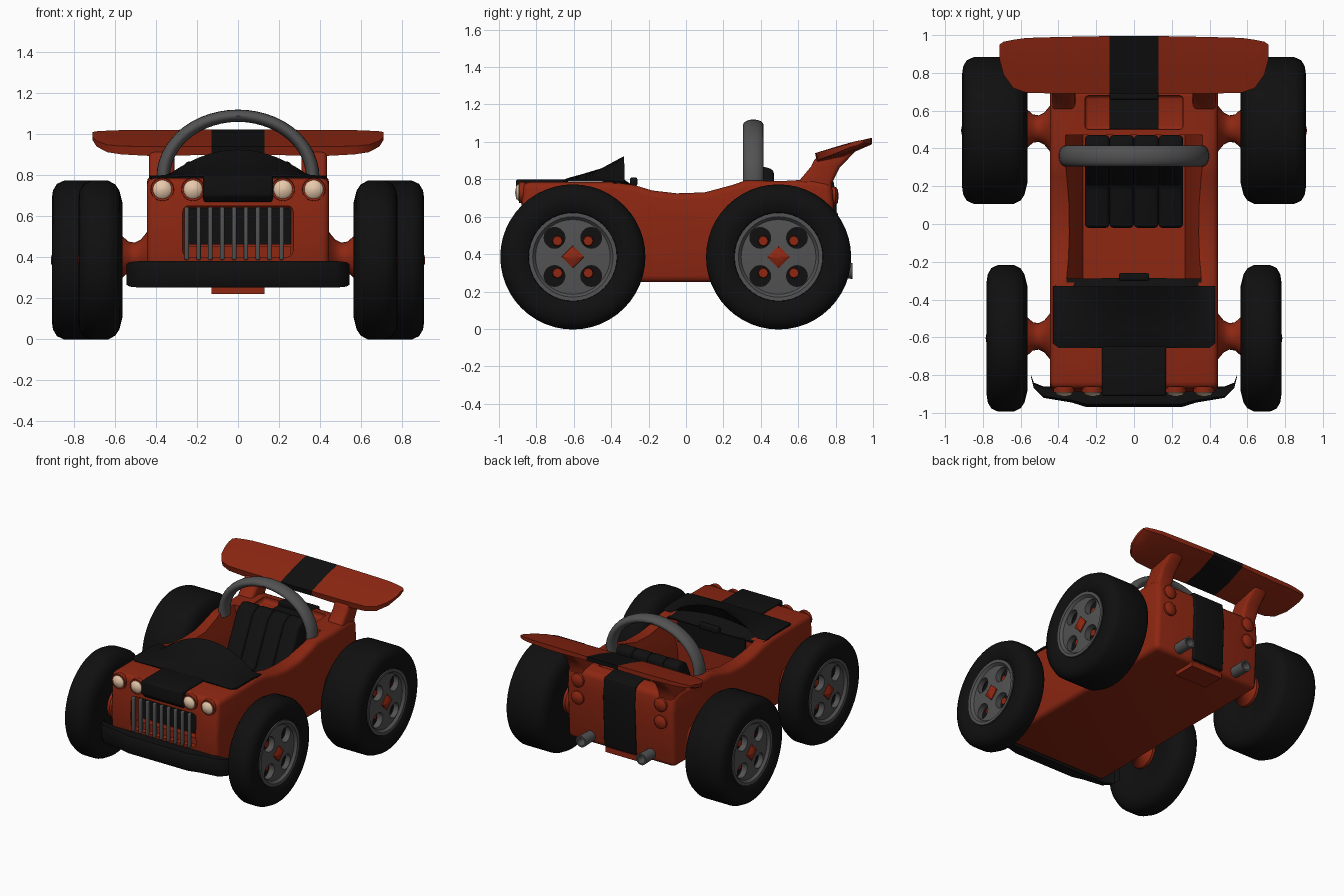
import bpy, bmesh
from math import sin, cos, pi

if "Cube" in bpy.data.objects:
    bpy.data.objects.remove(bpy.data.objects["Cube"])


def material(name, rgb):
    m = bpy.data.materials.new(name)
    m.use_nodes = True
    m.diffuse_color = (*rgb, 1)
    m.node_tree.nodes["Principled BSDF"].inputs["Base Color"].default_value = (*rgb, 1)
    return m


RED = material("body red", (0.27, 0.02, 0.006))
BLACK = material("matte black", (0.005, 0.005, 0.005))
GREY = material("metal grey", (0.085, 0.085, 0.085))
CREAM = material("lamp cream", (0.85, 0.62, 0.43))
parts = []


def finish(name, bm, mat):
    bmesh.ops.recalc_face_normals(bm, faces=bm.faces)
    me = bpy.data.meshes.new(name)
    bm.to_mesh(me)
    bm.free()
    me.materials.append(mat)
    ob = bpy.data.objects.new(name, me)
    bpy.context.collection.objects.link(ob)
    parts.append(ob)
    return ob


def apply(ob, kind, **settings):
    mod = ob.modifiers.new(kind, kind)
    for key, value in settings.items():
        setattr(mod, key, value)
    bpy.context.view_layer.objects.active = ob
    bpy.ops.object.modifier_apply(modifier=mod.name)


def bevel(ob, width):
    apply(ob, 'BEVEL', width=width, segments=3, limit_method='ANGLE', angle_limit=0.7)
    return ob


def cut(ob, cutter):
    apply(ob, 'BOOLEAN', object=cutter, operation='DIFFERENCE', solver='EXACT')
    parts.remove(cutter)
    bpy.data.objects.remove(cutter)


def loft(name, rings, mat, closed=True):
    """Skin a list of point rings; closed rings also get end caps."""
    bm = bmesh.new()
    vs = [[bm.verts.new(p) for p in ring] for ring in rings]
    n = len(vs[0])
    for a, b in zip(vs, vs[1:]):
        for i in range(n if closed else n - 1):
            j = (i + 1) % n
            bm.faces.new((a[i], a[j], b[j], b[i]))
    if closed:
        bm.faces.new(vs[0])
        bm.faces.new(vs[-1])
    return finish(name, bm, mat)


def extrude(name, profile, x0, x1, mat):
    return loft(name, [[(x, y, z) for y, z in profile] for x in (x0, x1)], mat)


def box(name, x0, x1, y0, y1, z0, z1, mat):
    return extrude(name, [(y0, z0), (y1, z0), (y1, z1), (y0, z1)], x0, x1, mat)


def lathe(name, profile, y, z, mat, axis='X', x=0, n=40):
    """Turn (along, radius) pairs about a line parallel to the X or Y axis."""
    rings = []
    for d, r in profile:
        r = max(r, 0.002)
        ring = [(r * cos(2 * pi * i / n), r * sin(2 * pi * i / n)) for i in range(n)]
        rings.append([(d, y + u, z + v) if axis == 'X' else (x + u, d, z + v) for u, v in ring])
    return loft(name, rings, mat)


# Body tub with rounded rims, cockpit opening and grille recess
body = extrude("body", [(-.87, .25), (-.89, .5), (-.87, .785), (-.4, .785), (-.28, .77),
                        (-.18, .74), (-.05, .725), (.1, .73), (.25, .77), (.32, .795),
                        (.5, .79), (.68, .80), (.78, .78), (.79, .65), (.77, .25)],
               -.445, .445, RED)
bevel(body, .035)
cut(body, loft("cockpit_cutter", [[(-w, -.31, z), (w, -.31, z), (w, .47, z), (-w, .47, z)]
                                  for w, z in ((.27, .34), (.29, .55), (.395, .9))], RED))
cut(body, bevel(box("grille_cutter", -.27, .27, -1, -.79, .4, .65, RED), .03))
cut(body, bevel(box("deck_cutter", -.26, .26, .5, .68, .765, .9, RED), .02))
box("rear_belly", -.13, .13, .6, .77, .22, .26, RED)

# Grille
box("grille_backing", -.26, .26, -.8, -.786, .46, .64, BLACK)
box("grille_ledge", -.26, .26, -.84, -.79, .4, .45, RED)
for i in range(9):
    bevel(box("grille_bar", -.262 + i * .058, -.24 + i * .058, -.895, -.865, .385, .645, GREY), .008)

# Cowl that swells up towards the cockpit and folds back under
xs = [-.43 + .86 * i / 24 for i in range(25)]
cowl = loft("cowl", [[(x * w, y, base + h * max(0, 1 - (x / .36) ** 2)) for x in xs]
                     for y, base, h, w in ((-.655, .785, .005, .93), (-.63, .793, .008, 1),
                                           (-.55, .793, .03, 1), (-.45, .793, .06, 1),
                                           (-.335, .785, .135, 1), (-.39, .78, .05, .99),
                                           (-.29, .765, 0, .95))], BLACK, closed=False)
apply(cowl, 'SOLIDIFY', thickness=.012, offset=0)
bevel(extrude("nose_stripe", [(-.64, .77), (-.64, .8), (-.91, .8), (-.91, .7), (-.87, .66)],
              -.17, .17, BLACK), .012)
box("dashboard", -.28, .28, -.36, -.30, .6, .775, BLACK)
bevel(box("instrument_pod", -.08, .08, -.3, -.26, .765, .81, BLACK), .01)

# Seat made of upright padded channels
for i in range(4):
    x = -.26 + i * .13
    bevel(extrude("seat_pad", [(-.02, .34), (-.02, .5), (.2, .52), (.35, .83), (.41, .87),
                               (.47, .85), (.47, .34)], x, x + .13, BLACK), .02)

# Front bumper with swept ends
half = [(0, -.97, -.86, .065), (.25, -.97, -.86, .065), (.33, -.945, -.86, .065),
        (.48, -.92, -.86, .065), (.53, -.87, -.84, .06), (.545, -.81, -.8, .05)]
rings = []
for x, f, b, h in [(-s[0], *s[1:]) for s in half[:0:-1]] + half:
    c, d = (f + b) / 2, (b - f) / 2
    rings.append([(x, c + d * u, .315 + h * v) for u, v in
                  ((-1, -.6), (-.7, -1), (.7, -1), (1, -.6), (1, .6), (.7, 1), (-.7, 1), (-1, .6))])
loft("front_bumper", rings, BLACK)

# Roll bar
rings = []
for i in range(29):
    t = -.12 + (pi + .24) * i / 28
    rings.append([((.365 + .033 * cos(a)) * cos(t), .36 + .055 * sin(a),
                   .79 + (.3 + .03 * cos(a)) * sin(t)) for a in [2 * pi * k / 16 for k in range(16)]])
loft("roll_bar", rings, GREY)

# Rear wing with a painted centre stripe
half = [(.13, .69, .995, .05), (.4, .69, .99, .06), (.57, .695, .985, .05),
        (.64, .72, .975, .045), (.69, .79, .965, .035), (.712, .87, .95, .02)]
rings = []
for x, f, b, t in [(-s[0], *s[1:]) for s in half[::-1]] + half:
    zf, zb, m = .94 + (f - .69) * .27, .94 + (b - .69) * .27, (f + b) / 2
    rings.append([(x, f, zf), (x, m, (zf + zb) / 2 + .005), (x, b, zb), (x, b, zb - t * .6),
                  (x, m, (zf + zb) / 2 - t), (x, f + .01, zf - t * .8)])
wing = loft("rear_wing", rings, RED)
wing.data.materials.append(BLACK)
for face in wing.data.polygons:
    if abs(face.center.x) < .1:
        face.material_index = 1

# Stripe over the rear deck and down the tail
box("deck_stripe", -.13, .13, .48, .69, .766, .774, BLACK)
bevel(extrude("tail_stripe", [(.66, .78), (.66, .81), (.79, .79), (.805, .65), (.79, .27), (.75, .27)],
              -.13, .13, BLACK), .01)

for s in (1, -1):
    # Wing struts, exhausts and lamps
    bevel(extrude("wing_strut", [(.54, .72), (.62, .81), (.67, .87), (.69, .915), (.92, .965),
                                 (.82, .86), (.78, .78), (.785, .62)], s * .31, s * .435, RED), .025)
    lathe("exhaust_pipe", [(.74, .038), (.89, .042), (.89, .03), (.8, .028)], 0, .31, GREY,
          'Y', s * .25, 20)
    for x in (.22, .37):
        lathe("headlight", [(-.87, .046), (-.895, .046), (-.908, .034), (-.914, 0)], 0, .73,
              CREAM, 'Y', s * x, 20)
        lathe("headlight_socket", [(-.86, .058), (-.892, .056), (-.89, .045)], 0, .73,
              RED, 'Y', s * x, 20)
    for z in (.58, .71):
        lathe("tail_light", [(.77, .05), (.80, .05), (.812, .035), (.816, 0)], 0, z,
              RED, 'Y', s * .345, 20)

    # Axle arms and wheels, wider at the rear
    for y, x1, end in ((-.605, .78, "front"), (.495, .91, "rear")):
        x0, z, R = .565, .385, .388
        lathe(end + "_axle_arm", [(s * d, r) for d, r in
              ((.43, .145), (.45, .115), (.475, .085), (.505, .07), (.535, .075), (.575, .11), (.6, .11))],
              y + .01, z + .015, RED, n=24)
        lathe(end + "_tyre", [(s * d, r) for d, r in
              ((x0 + .03, 0), (x0 + .03, .2), (x0, .28), (x0 + .015, .34), (x0 + .035, .37),
               (x0 + .07, R), (x1 - .06, R), (x1 - .025, .372), (x1 - .006, .34), (x1, .3),
               (x1 - .01, .25), (x1 - .02, .237), (x1 - .1, .23), (x1 - .1, 0))], y, z, BLACK, n=48)
        rim = lathe(end + "_rim", [(s * d, r) for d, r in
                    ((x1 - .07, 0), (x1 - .07, .236), (x1 - .012, .236), (x1 - .012, .215),
                     (x1 - .03, .2), (x1 - .022, .1), (x1 - .022, 0))], y, z, GREY)
        for u in (-1, 1):
            for v in (-1, 1):
                cy, cz = y + u * .098, z + v * .102
                cut(rim, lathe("hole_cutter", [(s * (x1 - .15), .056), (s * (x1 + .1), .056)],
                               cy, cz, GREY, n=20))
                lathe(end + "_brake_lug", [(s * (x1 - .11), .03), (s * (x1 - .06), .026)],
                      cy - u * .016, cz - v * .016, RED, n=8)
        lathe(end + "_hub_cap", [(s * (x1 - .04), .062), (s * (x1 - .015), .06),
                                 (s * (x1 + .004), .015), (s * (x1 + .005), 0)], y, z, RED, n=4)

# Smooth the rounded surfaces, keep the sharp edges
bpy.ops.object.select_all(action='DESELECT')
for ob in parts:
    ob.select_set(True)
bpy.context.view_layer.objects.active = parts[0]
bpy.ops.object.shade_smooth_by_angle(angle=0.7)
